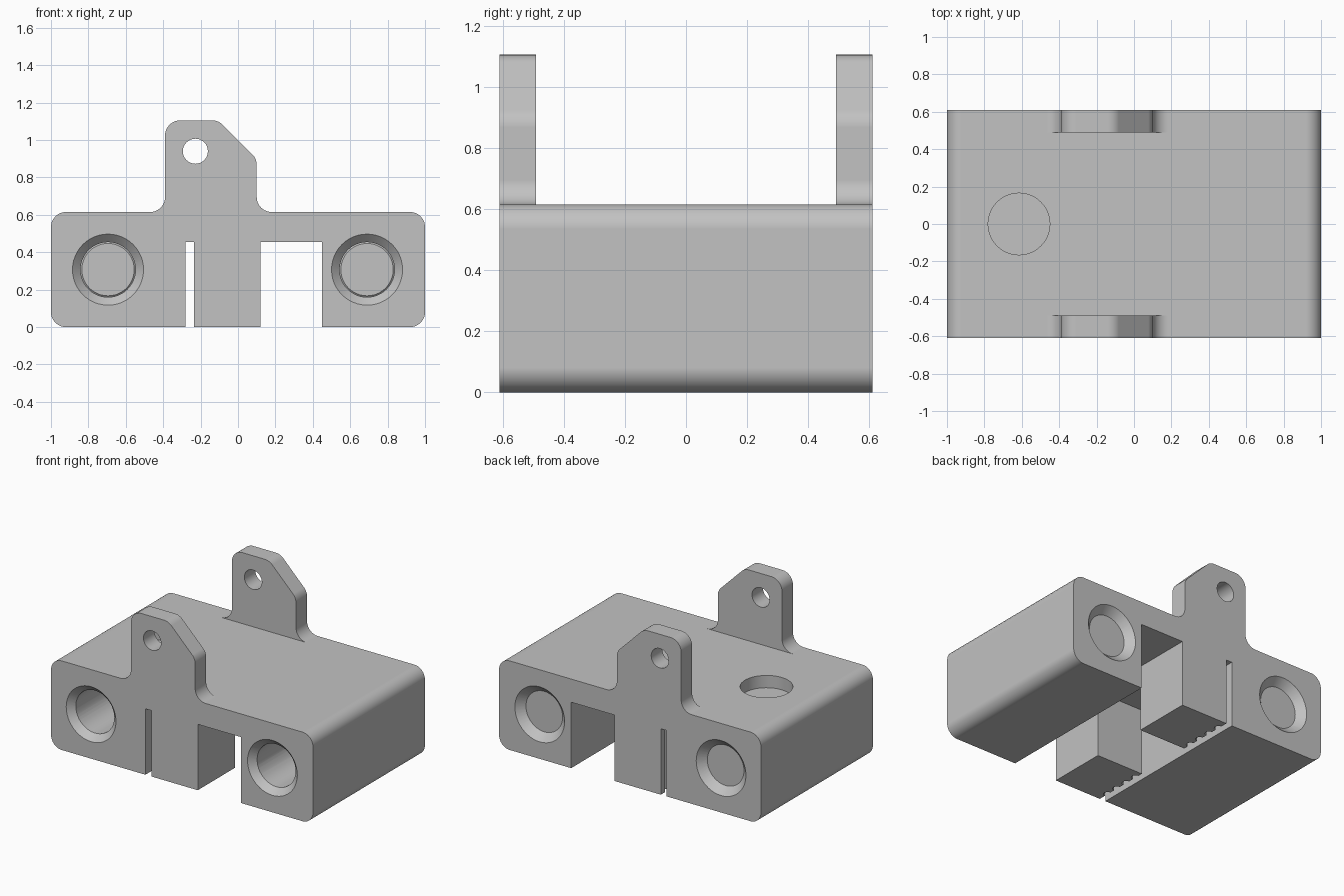
import bpy
import bmesh
from math import radians, tan
from mathutils import Vector, Matrix

cube = bpy.data.objects.get("Cube")
if cube:
    bpy.data.objects.remove(cube, do_unlink=True)

HALF_Y = 0.61      # half depth of the carriage
DECK = 0.615       # top of the main body
CEILING = 0.455    # top of the belt slots
BORE_Z = 0.307
R = 0.08           # common fillet radius

grey = bpy.data.materials.new("light_grey")
grey.use_nodes = True
colour = (0.54, 0.54, 0.54, 1)
grey.diffuse_color = colour
grey.node_tree.nodes["Principled BSDF"].inputs["Base Color"].default_value = colour


def finish(name, bm):
    bmesh.ops.recalc_face_normals(bm, faces=bm.faces)
    mesh = bpy.data.meshes.new(name)
    bm.to_mesh(mesh)
    bm.free()
    mesh.materials.append(grey)
    ob = bpy.data.objects.new(name, mesh)
    bpy.context.collection.objects.link(ob)
    return ob


def fillet(corners, steps=8):
    """Round each (x, z, radius) corner of a closed outline."""
    points = []
    for i, (x, z, r) in enumerate(corners):
        p = Vector((x, z))
        if r == 0:
            points.append(p)
            continue
        a = (Vector(corners[i - 1][:2]) - p).normalized()
        b = (Vector(corners[(i + 1) % len(corners)][:2]) - p).normalized()
        half = a.angle(b) / 2
        start, end = p + a * r / tan(half), p + b * r / tan(half)
        centre = p + (a + b).normalized() * (start - p).length / max(1e-6, (a + b).normalized().dot(a))
        u, v = start - centre, end - centre
        for k in range(steps + 1):
            d = u.lerp(v, k / steps).normalized() if k not in (0, steps) else (u if k == 0 else v).normalized()
            points.append(centre + d * r)
    return points


def extrude_outline(name, points, y0, y1):
    bm = bmesh.new()
    face = bm.faces.new([bm.verts.new((p.x, y0, p.y)) for p in points])
    out = bmesh.ops.extrude_face_region(bm, geom=[face])
    verts = [g for g in out["geom"] if isinstance(g, bmesh.types.BMVert)]
    bmesh.ops.translate(bm, verts=verts, vec=(0, y1 - y0, 0))
    return finish(name, bm)


def box(name, low, high):
    low, high = Vector(low), Vector(high)
    bm = bmesh.new()
    bmesh.ops.create_cube(bm, size=1, matrix=Matrix.Translation((low + high) / 2)
                          @ Matrix.Diagonal((*(high - low), 1)))
    return finish(name, bm)


def cone(name, centre, r1, r2, depth, along_y=True, sides=48):
    turn = Matrix.Rotation(radians(90), 4, "X") if along_y else Matrix()
    bm = bmesh.new()
    bmesh.ops.create_cone(bm, cap_ends=True, segments=sides, radius1=r1, radius2=r2,
                          depth=depth, matrix=Matrix.Translation(centre) @ turn)
    return finish(name, bm)


def cut(target, cutter):
    mod = target.modifiers.new("cut", "BOOLEAN")
    mod.operation = "DIFFERENCE"
    mod.solver = "EXACT"
    mod.object = cutter
    bpy.context.view_layer.objects.active = target
    bpy.ops.object.modifier_apply(modifier=mod.name)
    bpy.data.objects.remove(cutter, do_unlink=True)


# Carriage outline: rounded body, lug, belt slit and wide channel
outline = [
    (-1, 0, R), (-0.28, 0, 0), (-0.28, CEILING, 0), (-0.235, CEILING, 0), (-0.235, 0, 0),
    (0.12, 0, 0), (0.12, CEILING, 0), (0.45, CEILING, 0), (0.45, 0, 0), (1, 0, R),
    (1, DECK, R), (0.1, DECK, R), (0.1, 0.9, R), (-0.105, 1.105, R),
    (-0.39, 1.105, R), (-0.39, DECK, R), (-1, DECK, R),
]
carriage = extrude_outline("carriage", fillet(outline), -HALF_Y, HALF_Y)

# Open the deck between the front and back lugs
cut(carriage, box("deck_cutter", (-0.7, -0.49, DECK), (0.5, 0.49, 1.3)))

# Split the belt clamp into a front and a back block
cut(carriage, box("clamp_gap_cutter", (-0.26, -0.205, -0.1), (0.2, 0.205, CEILING)))

# Belt teeth on the slit side of each block
for side in (-1, 1):
    for i in range(4):
        y = side * (0.265 + i * 0.09)
        cut(carriage, cone("tooth_cutter", (-0.235, y, CEILING / 2 - 0.05), 0.027, 0.027,
                           CEILING + 0.1, along_y=False, sides=16))

# Bearing bores with chamfered mouths
for x in (-0.695, 0.69):
    cut(carriage, cone("bore_cutter", (x, 0, BORE_Z), 0.147, 0.147, 2))
    for side in (-1, 1):
        wide, narrow = 0.2, 0.14
        radii = (wide, narrow) if side < 0 else (narrow, wide)
        # the cone's local +z points to -y after turning
        cut(carriage, cone("chamfer_cutter", (x, side * (HALF_Y - 0.02), BORE_Z),
                           radii[1], radii[0], 0.06))

# Pin hole through both lugs
cut(carriage, cone("pin_cutter", (-0.228, 0, 0.94), 0.067, 0.067, 2, sides=32))

# Shallow round pocket in the deck
cut(carriage, cone("pocket_cutter", (-0.615, 0, 0.63), 0.165, 0.165, 0.2, along_y=False))

# Smooth fillets and bores, crisp edges elsewhere
bpy.ops.object.select_all(action="DESELECT")
carriage.select_set(True)
bpy.context.view_layer.objects.active = carriage
bpy.ops.object.shade_smooth_by_angle(angle=radians(30))
weighted = carriage.modifiers.new("weighted_normals", "WEIGHTED_NORMAL")
weighted.keep_sharp = True
